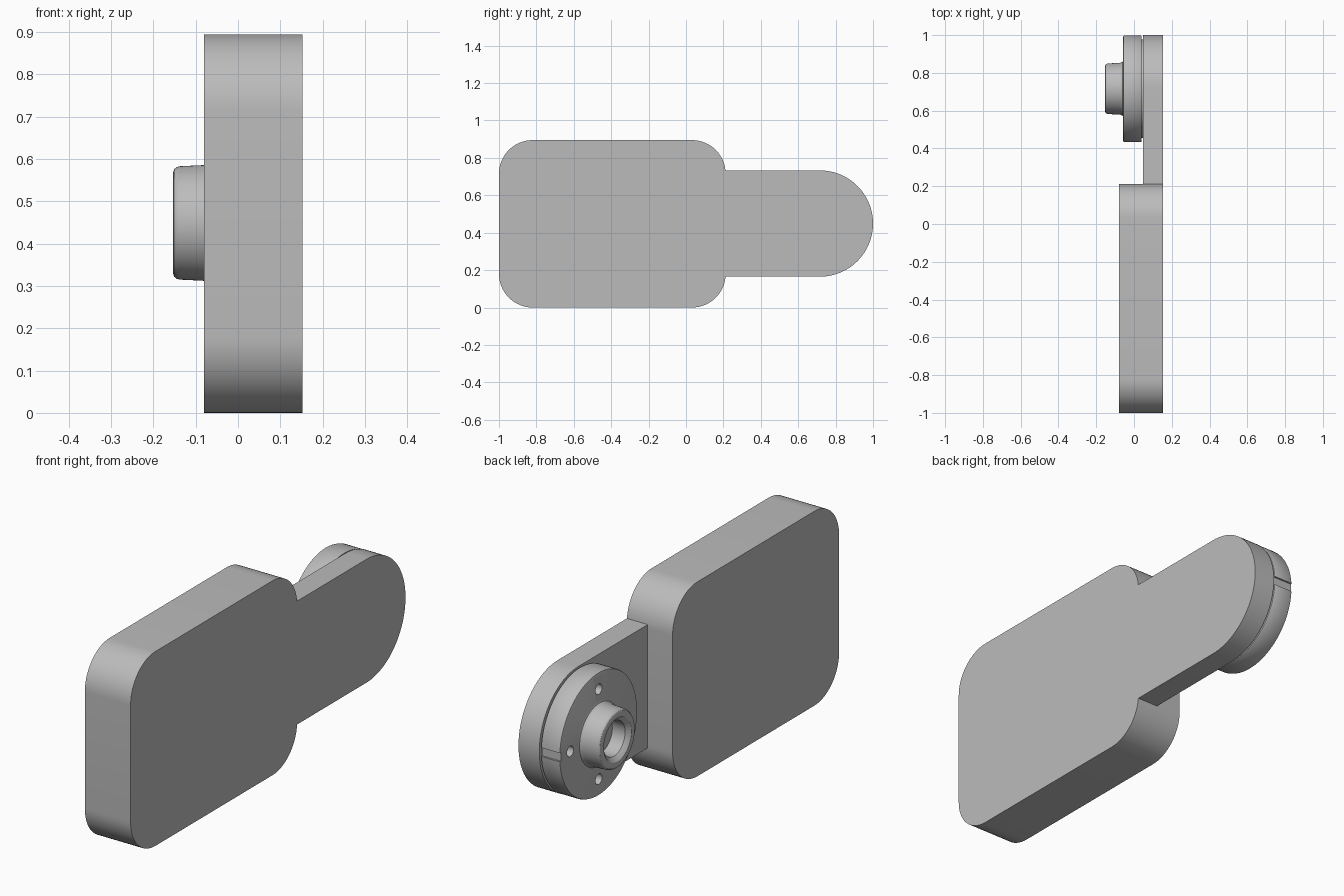
import bpy, bmesh, math
from mathutils import Matrix, Vector

cube = bpy.data.objects.get("Cube")
if cube:
    bpy.data.objects.remove(cube, do_unlink=True)

grey = bpy.data.materials.new("plain grey")
grey.use_nodes = True
grey.diffuse_color = (0.5, 0.5, 0.5, 1)
grey.node_tree.nodes["Principled BSDF"].inputs["Base Color"].default_value = (0.5, 0.5, 0.5, 1)

HUB_Y, HUB_Z = 0.716, 0.449


def finish(bm, name):
    bmesh.ops.recalc_face_normals(bm, faces=bm.faces)
    mesh = bpy.data.meshes.new(name)
    bm.to_mesh(mesh)
    bm.free()
    mesh.materials.append(grey)
    obj = bpy.data.objects.new(name, mesh)
    bpy.context.collection.objects.link(obj)
    return obj


def arc(cy, cz, r, start, end, steps):
    angles = [math.radians(start + (end - start) * i / steps) for i in range(steps + 1)]
    return [(cy + r * math.cos(a), cz + r * math.sin(a)) for a in angles]


def plate(name, outline, x0, x1):
    """Extrude a (y, z) outline from x0 to x1."""
    bm = bmesh.new()
    face = bm.faces.new([bm.verts.new((x0, y, z)) for y, z in outline])
    ext = bmesh.ops.extrude_face_region(bm, geom=[face])
    moved = [v for v in ext["geom"] if isinstance(v, bmesh.types.BMVert)]
    bmesh.ops.translate(bm, verts=moved, vec=(x1 - x0, 0, 0))
    return finish(bm, name)


def lathe(name, profile, steps=96):
    """Turn an (x, radius) profile around the hub axis."""
    bm = bmesh.new()
    verts = [bm.verts.new((x, HUB_Y + r, HUB_Z)) for x, r in profile]
    edges = [bm.edges.new(pair) for pair in zip(verts, verts[1:])]
    bmesh.ops.spin(bm, geom=verts + edges, cent=(0, HUB_Y, HUB_Z), axis=(1, 0, 0),
                   angle=math.tau, steps=steps)
    bmesh.ops.remove_doubles(bm, verts=bm.verts, dist=1e-5)
    return finish(bm, name)


def boolean(obj, other, operation):
    mod = obj.modifiers.new(operation.lower(), "BOOLEAN")
    mod.operation, mod.object, mod.solver = operation, other, "EXACT"
    bpy.context.view_layer.objects.active = obj
    bpy.ops.object.modifier_apply(modifier=mod.name)
    bpy.data.objects.remove(other, do_unlink=True)


def smooth(obj):
    bpy.ops.object.select_all(action="DESELECT")
    obj.select_set(True)
    bpy.context.view_layer.objects.active = obj
    bpy.ops.object.shade_smooth_by_angle(angle=math.radians(30))


# Thick rounded body joined flush to the thinner round-ended arm
R, BACK, TOP = 0.18, 0.212, 0.895
outline = []
for cy, cz, start in ((BACK - R, TOP - R, 0), (R - 1, TOP - R, 90),
                      (R - 1, R, 180), (BACK - R, R, 270)):
    outline += arc(cy, cz, R, start, start + 90, 16)
body = plate("body_and_arm", outline, -0.08, 0.153)

arm_outline = arc(HUB_Y, HUB_Z, 0.284, -90, 90, 48)
arm_outline += [(0.1, HUB_Z + 0.284), (0.1, HUB_Z - 0.284)]
arm = plate("arm", arm_outline, 0.047, 0.153)
boolean(body, arm, "UNION")
smooth(body)

# Turned hub: socket, boss, filleted flange and recessed neck behind it
hub = lathe("hub_flange", [
    (-0.07, 0), (-0.07, 0.08), (-0.135, 0.08), (-0.147, 0.092),
    (-0.153, 0.1), (-0.154, 0.118), (-0.151, 0.127), (-0.145, 0.132), (-0.137, 0.134),
    (-0.075, 0.137), (-0.067, 0.139), (-0.06, 0.144), (-0.057, 0.152),
    (-0.057, 0.276), (-0.055, 0.281), (-0.05, 0.283),
    (0.035, 0.283), (0.039, 0.281), (0.04, 0.276),
    (0.04, 0.262), (0.05, 0.262), (0.05, 0)])

# Four bolt holes, a small centre hole and the rim slot
for i in range(5):
    ring = 0 if i == 4 else 0.207
    a = i * math.pi / 2
    r = 0.02 if i == 4 else 0.024
    bm = bmesh.new()
    spot = Vector((-0.03, HUB_Y + ring * math.cos(a), HUB_Z + ring * math.sin(a)))
    bmesh.ops.create_cone(bm, cap_ends=True, segments=32, radius1=r, radius2=r, depth=0.12,
                          matrix=Matrix.Translation(spot) @ Matrix.Rotation(math.pi / 2, 4, "Y"))
    boolean(hub, finish(bm, "hole_cutter"), "DIFFERENCE")

slot = [(y, HUB_Z + z) for y, z in ((0.99, -0.02), (1.02, -0.02), (1.02, 0.02), (0.99, 0.02))]
boolean(hub, plate("slot_cutter", slot, -0.1, 0.044), "DIFFERENCE")
smooth(hub)
